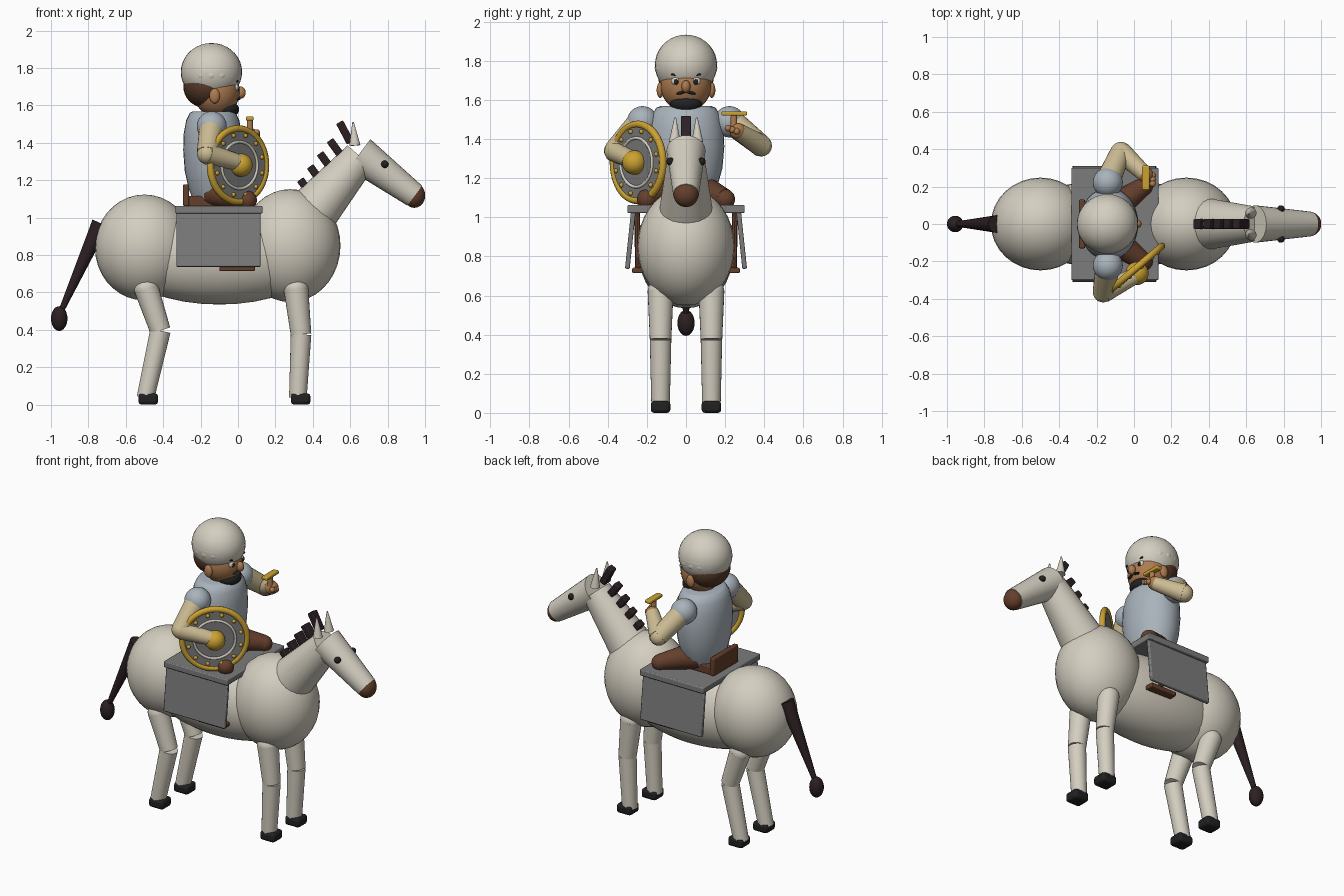
import bpy, math
from mathutils import Vector, Matrix

cube = bpy.data.objects.get("Cube")
if cube:
    bpy.data.objects.remove(cube, do_unlink=True)


def material(name, *rgb):
    m = bpy.data.materials.new(name)
    m.use_nodes = True
    color = (*rgb, 1)
    m.diffuse_color = color
    m.node_tree.nodes["Principled BSDF"].inputs["Base Color"].default_value = color
    return m


CREAM = material("cream", 0.66, 0.62, 0.53)
LEATHER = material("leather_brown", 0.13, 0.05, 0.025)
MANE = material("dark_mane", 0.025, 0.014, 0.016)
BLACK = material("black", 0.015, 0.015, 0.016)
GRAY = material("cloth_gray", 0.2, 0.2, 0.2)
TUNIC = material("blue_gray", 0.4, 0.45, 0.5)
GOLD = material("gold", 0.6, 0.36, 0.03)
SLEEVE = material("tan_sleeve", 0.6, 0.5, 0.29)
SKIN = material("skin", 0.42, 0.2, 0.08)
HAIR = material("hair_brown", 0.09, 0.04, 0.022)


def finish(name, mat):
    o = bpy.context.object
    o.name = name
    o.data.materials.append(mat)
    bpy.ops.object.shade_smooth_by_angle(angle=math.radians(40))
    return o


def ball(name, mat, loc, size, rot=(0, 0, 0)):
    bpy.ops.mesh.primitive_uv_sphere_add(segments=32, ring_count=18, location=loc, rotation=rot)
    bpy.context.object.scale = size if isinstance(size, tuple) else (size,) * 3
    return finish(name, mat)


def cone(name, mat, a, b, r1, r2, sides=24):
    a, b = Vector(a), Vector(b)
    d = b - a
    bpy.ops.mesh.primitive_cone_add(vertices=sides, radius1=r1, radius2=r2, depth=d.length,
                                    location=(a + b) / 2, rotation=d.to_track_quat('Z', 'Y').to_euler())
    return finish(name, mat)


def box(name, mat, loc, size, rot=(0, 0, 0), bevel=0.006):
    bpy.ops.mesh.primitive_cube_add(size=1, location=loc, rotation=rot)
    o = bpy.context.object
    o.scale = size
    bpy.ops.object.transform_apply(location=False, rotation=False, scale=True)
    if bevel:
        m = o.modifiers.new("bevel", 'BEVEL')
        m.width, m.segments = bevel, 2
    return finish(name, mat)


def lathe(name, mat, profile, loc, scale=(1, 1, 1), steps=32):
    verts, faces = [], []
    for r, z in profile:
        for i in range(steps):
            t = 2 * math.pi * i / steps
            verts.append((r * math.cos(t), r * math.sin(t), z))
    for j in range(len(profile) - 1):
        for i in range(steps):
            k = (i + 1) % steps
            faces.append((j * steps + i, j * steps + k, (j + 1) * steps + k, (j + 1) * steps + i))
    faces.append(tuple(reversed(range(steps))))
    faces.append(tuple(range((len(profile) - 1) * steps, len(profile) * steps)))
    me = bpy.data.meshes.new(name)
    me.from_pydata(verts, [], faces)
    o = bpy.data.objects.new(name, me)
    bpy.context.collection.objects.link(o)
    bpy.ops.object.select_all(action='DESELECT')
    bpy.context.view_layer.objects.active = o
    o.select_set(True)
    o.location, o.scale = loc, scale
    return finish(name, mat)


SIDES = (("near", -1), ("far", 1))

# Horse body
ball("rump", CREAM, (-0.50, 0, 0.84), (0.265, 0.248, 0.283))
ball("chest", CREAM, (0.28, 0, 0.85), (0.268, 0.248, 0.302))
ball("barrel", CREAM, (-0.10, 0, 0.80), (0.56, 0.238, 0.265))
cone("neck", CREAM, (0.33, 0, 0.95), (0.655, 0, 1.325), 0.15, 0.092)
cone("horse_head", CREAM, (0.648, 0, 1.339), (0.945, 0, 1.117), 0.1, 0.066)
ball("muzzle", LEATHER, (0.943, 0, 1.118), (0.058, 0.064, 0.066))

# Legs and hooves
for side, s in SIDES:
    y = 0.13 * s
    for end, hip, knee, foot in (("front", (0.31, 0.62), (0.337, 0.375), (0.32, 0.035)),
                                 ("hind", (-0.49, 0.62), (-0.415, 0.395), (-0.495, 0.035))):
        part = f"{side}_{end}"
        h, k, f = ((p[0], y, p[1]) for p in (hip, knee, foot))
        ball(part + "_hip", CREAM, h, 0.066)
        cone(part + "_upper_leg", CREAM, h, k, 0.066, 0.055)
        cone(part + "_lower_leg", CREAM, k, f, 0.055, 0.047)
        box(part + "_hoof", BLACK, (foot[0] + 0.015, y, 0.03), (0.105, 0.1, 0.06), bevel=0.016)
    ball(side + "_horse_eye", BLACK, (0.785, 0.08 * s, 1.285), 0.02)
    cone(side + "_ear", CREAM, (0.625, 0.058 * s, 1.385), (0.615, 0.055 * s, 1.51), 0.03, 0.004)

# Mane and tail
for i in range(5):
    x = 0.36 + 0.053 * i
    last = i == 4
    box("mane_tuft", MANE, (x, 0, 1.455 if last else 1.165 + 0.07 * i),
        (0.042, 0.052, 0.125 if last else 0.095), (0, math.radians(-28 if last else -36), 0))
cone("tail", MANE, (-0.735, 0, 0.97), (-0.95, 0, 0.49), 0.047, 0.014)
ball("tail_tuft", MANE, (-0.956, 0, 0.46), (0.044, 0.044, 0.066))

# Saddle cloth, saddle and stirrups
box("cloth_top", GRAY, (-0.102, 0, 1.042), (0.466, 0.6, 0.04))
for side, s in SIDES:
    box(side + "_cloth_flap", GRAY, (-0.105, 0.284 * s, 0.888), (0.45, 0.024, 0.305),
        (s * math.radians(6), 0, 0))
    box(side + "_stirrup", LEATHER, (-0.005, 0.245 * s, 0.728), (0.19, 0.06, 0.028))
    cone(side + "_stirrup_strap", LEATHER, (-0.005, 0.25 * s, 1.03), (-0.005, 0.245 * s, 0.73), 0.015, 0.015, 8)
    # Rider legs
    cone(side + "_thigh", LEATHER, (-0.13, 0.07 * s, 1.14), (0.05, 0.2 * s, 1.095), 0.085, 0.05)
    ball(side + "_knee", LEATHER, (0.05, 0.2 * s, 1.092), 0.051)
box("saddle_seat", LEATHER, (-0.14, 0, 1.088), (0.28, 0.24, 0.055))
box("saddle_back", LEATHER, (-0.278, 0, 1.12), (0.032, 0.26, 0.115))

# Rider torso and shoulders
lathe("tunic", TUNIC, [(0.105, 1.09), (0.13, 1.16), (0.15, 1.25), (0.158, 1.36), (0.155, 1.45),
                       (0.142, 1.52), (0.122, 1.56), (0.105, 1.568)], (-0.135, 0, 0), (1, 1.24, 1))
for side, s in SIDES:
    ball(side + "_shoulder", TUNIC, (-0.14, 0.222 * s, 1.488), 0.08)

# Arms
for side, shoulder, elbow, hand in (
        ("near", (-0.14, -0.23, 1.49), (-0.165, -0.365, 1.34), (0.02, -0.27, 1.29)),
        ("far", (-0.14, 0.23, 1.49), (-0.07, 0.385, 1.365), (0.06, 0.265, 1.44))):
    cone(side + "_upper_arm", SLEEVE, shoulder, elbow, 0.066, 0.056)
    cone(side + "_forearm", SLEEVE, elbow, hand, 0.057, 0.042)
    ball(side + "_elbow", SLEEVE, elbow, 0.054)
    ball(side + "_hand", SKIN, hand, 0.042)

# Hilt held in the far hand
for i in range(3):
    ball("finger", SKIN, (0.1, 0.215 + 0.022 * i, 1.455 - 0.008 * i), 0.017)
cone("hilt_grip", SKIN, (0.065, 0.245, 1.42), (0.063, 0.245, 1.53), 0.018, 0.016, 12)
box("hilt_crossbar", GOLD, (0.063, 0.247, 1.53), (0.04, 0.13, 0.022))

# Shield, built facing +z and then turned outward
normal = Vector((0.65, -0.76, 0)).normalized()
place = Matrix.Translation((0.0, -0.245, 1.28)) @ normal.to_track_quat('Z', 'Y').to_matrix().to_4x4()


def at(x, y, z):
    return place @ Vector((x, y, z))


def ring(name, mat, major, minor, z):
    bpy.ops.mesh.primitive_torus_add(major_segments=48, minor_segments=10, major_radius=major,
                                     minor_radius=minor, location=at(0, 0, z), rotation=place.to_euler())
    return finish(name, mat)


cone("shield_disc", GRAY, at(0, 0, -0.01), at(0, 0, 0.012), 0.198, 0.198, 48)
ring("shield_rim", GOLD, 0.195, 0.019, 0)
ring("shield_inner_ring", CREAM, 0.125, 0.008, 0.012)
ball("shield_boss", GOLD, at(0, 0, 0.025), 0.062)
for i in range(12):
    t = math.tau * (i + 0.5) / 12
    ball("shield_rivet", GOLD, at(0.163 * math.cos(t), 0.163 * math.sin(t), 0.013), 0.012)

# Head, hair and beard
cone("rider_neck", SKIN, (-0.12, 0, 1.54), (-0.12, 0, 1.62), 0.07, 0.07)
ball("face", SKIN, (-0.115, 0, 1.675), (0.125, 0.13, 0.135))
ball("hair", HAIR, (-0.17, 0, 1.70), (0.122, 0.14, 0.115))
ball("beard", BLACK, (-0.06, 0, 1.578), (0.066, 0.082, 0.046))
ball("nose", SKIN, (0.015, 0, 1.668), (0.026, 0.023, 0.032))
for side, s in SIDES:
    ball(side + "_rider_ear", SKIN, (-0.125, 0.132 * s, 1.65), (0.028, 0.018, 0.04))
    ball(side + "_eye", CREAM, (-0.012, 0.05 * s, 1.695), (0.016, 0.024, 0.022))
    ball(side + "_pupil", BLACK, (0.0, 0.05 * s, 1.692), (0.008, 0.012, 0.015))
    box(side + "_eyebrow", BLACK, (-0.008, 0.053 * s, 1.727), (0.02, 0.045, 0.01), (s * 0.15, 0, 0), 0.003)
    ball(side + "_moustache", BLACK, (0.002, 0.024 * s, 1.637), (0.012, 0.026, 0.008), (-s * 0.25, 0, 0))

# Turban with a scalloped band
ball("turban_dome", CREAM, (-0.142, 0, 1.778), (0.164, 0.159, 0.155))
lathe("turban_band", CREAM, [(0.135, 1.725), (0.152, 1.75), (0.16, 1.79), (0.15, 1.81)], (-0.142, 0, 0))
for i in range(16):
    t = math.tau * i / 16
    ball("turban_fold", CREAM, (-0.142 + 0.122 * math.cos(t), 0.122 * math.sin(t), 1.762),
         (0.038, 0.038, 0.036))
